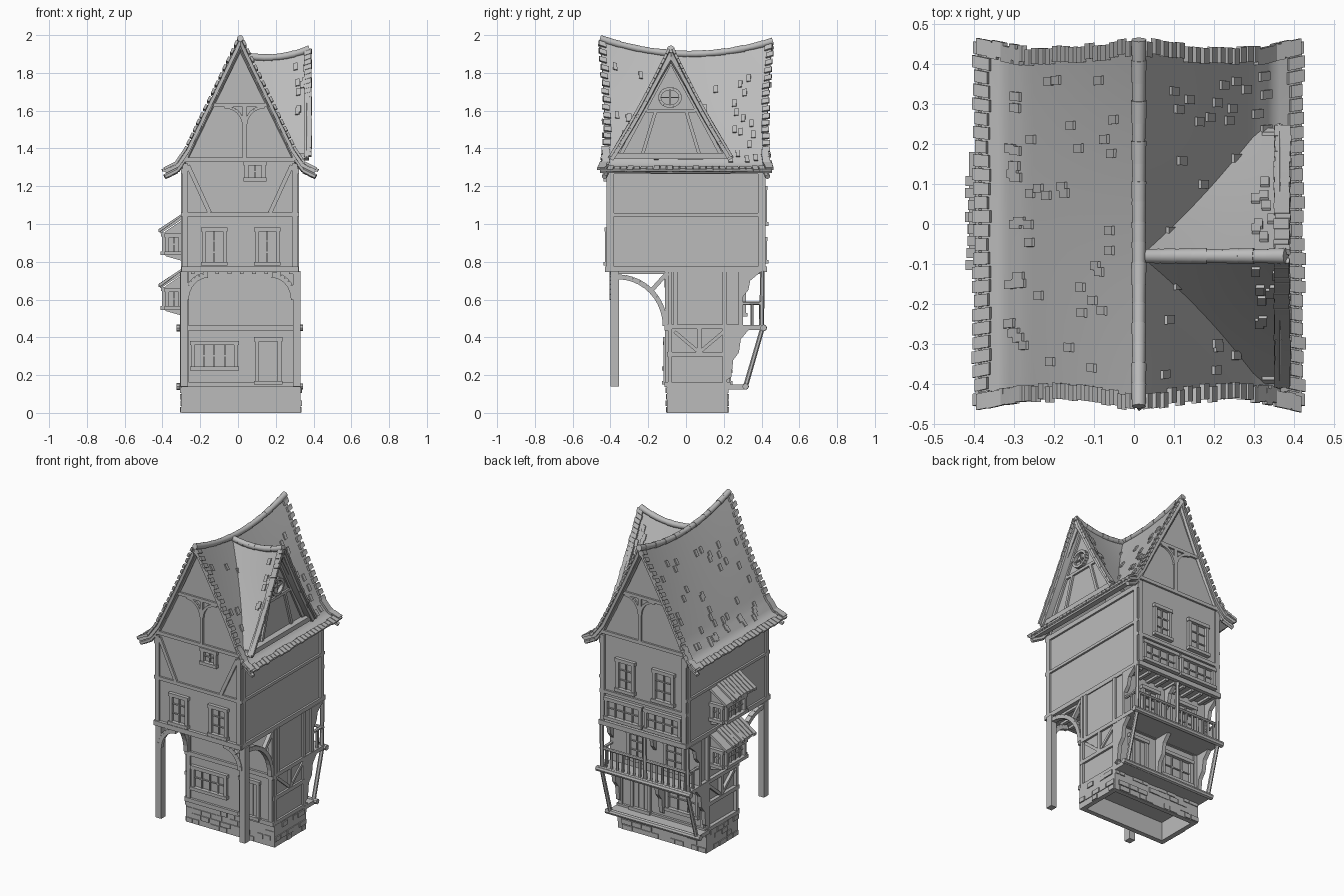
import bpy, bmesh, math, random
from mathutils import Vector, Matrix

random.seed(4)
cube = bpy.data.objects.get("Cube")
if cube:
    bpy.data.objects.remove(cube, do_unlink=True)

grey = bpy.data.materials.new("plain grey")
grey.use_nodes = True
grey.diffuse_color = (0.5, 0.5, 0.5, 1)
grey.node_tree.nodes["Principled BSDF"].inputs["Base Color"].default_value = (0.5, 0.5, 0.5, 1)

# Wall planes: axis, position, outward direction
FRONT, BACK = ("y", -0.41, -1), ("y", 0.41, 1)
LEFT, RIGHT = ("x", 0.31, 1), ("x", -0.29, -1)
LOW_FRONT, LOW_BACK, MID_BACK = ("y", -0.10, -1), ("y", 0.22, 1), ("y", 0.30, 1)
DORMER = ("x", 0.325, 1)


def finish(bm, name, smooth=False):
    bmesh.ops.recalc_face_normals(bm, faces=bm.faces)
    mesh = bpy.data.meshes.new(name)
    bm.to_mesh(mesh)
    bm.free()
    mesh.materials.append(grey)
    ob = bpy.data.objects.new(name, mesh)
    bpy.context.collection.objects.link(ob)
    if smooth:
        bpy.ops.object.select_all(action="DESELECT")
        ob.select_set(True)
        bpy.context.view_layer.objects.active = ob
        bpy.ops.object.shade_smooth_by_angle(angle=math.radians(35))


def prism(bm, face, pts, d0, d1):
    axis, pos, sign = face
    rings = []
    for d in (d0, d1):
        o = pos + sign * d
        rings.append([bm.verts.new((u, o, z) if axis == "y" else (o, u, z)) for u, z in pts])
    n = len(pts)
    bm.faces.new(rings[0])
    bm.faces.new(rings[1])
    for i in range(n):
        j = (i + 1) % n
        bm.faces.new((rings[0][i], rings[0][j], rings[1][j], rings[1][i]))


def plate(bm, face, u0, u1, z0, z1, d0, d1):
    prism(bm, face, [(u0, z0), (u1, z0), (u1, z1), (u0, z1)], d0, d1)


def box(bm, x0, x1, y0, y1, z0, z1):
    plate(bm, ("y", 0, 1), x0, x1, z0, z1, y0, y1)


def strip(bm, face, pts, w=0.025, d=0.012):
    for a, b in zip(pts, pts[1:]):
        a, b = Vector(a), Vector(b)
        t = (b - a).normalized()
        s = Vector((-t.y, t.x)) * w / 2
        prism(bm, face, [a + s, b + s, b - s, a - s], -0.005, d)


def arc(cu, cz, ru, rz, a0, a1, n=8):
    angles = [math.radians(a0 + (a1 - a0) * i / n) for i in range(n + 1)]
    return [(cu + ru * math.cos(a), cz + rz * math.sin(a)) for a in angles]


def rod(bm, a, b, r, sides=8):
    a, b = Vector(a), Vector(b)
    rot = (b - a).to_track_quat("Z", "Y").to_matrix().to_4x4()
    bmesh.ops.create_cone(bm, cap_ends=True, segments=sides, radius1=r, radius2=r * 0.92,
                          depth=(b - a).length, matrix=Matrix.Translation((a + b) / 2) @ rot)


def window(bm, face, u0, u1, z0, z1, cols=2, rows=3):
    strip(bm, face, [(u0, z0), (u0, z1)], 0.02, 0.018)
    strip(bm, face, [(u1, z0), (u1, z1)], 0.02, 0.018)
    strip(bm, face, [(u0 - 0.015, z1), (u1 + 0.015, z1)], 0.022, 0.022)
    strip(bm, face, [(u0 - 0.015, z0), (u1 + 0.015, z0)], 0.02, 0.026)
    for i in range(1, cols):
        u = u0 + (u1 - u0) * i / cols
        strip(bm, face, [(u, z0), (u, z1)], 0.008, 0.009)
    for i in range(1, rows):
        z = z0 + (z1 - z0) * i / rows
        strip(bm, face, [(u0, z), (u1, z)], 0.007, 0.007)


# Stone footing: hollow ring with protruding stones
bm = bmesh.new()
for x0, x1, y0, y1 in ((-0.3, 0.33, -0.1, -0.07), (-0.3, 0.33, 0.19, 0.22),
                       (-0.3, -0.27, -0.07, 0.19), (0.3, 0.33, -0.07, 0.19)):
    box(bm, x0, x1, y0, y1, 0, 0.14)
for face, lo, hi in ((LOW_FRONT, -0.3, 0.33), (LOW_BACK, -0.3, 0.33),
                     (("x", 0.33, 1), -0.1, 0.22), (("x", -0.3, -1), -0.1, 0.22)):
    for row in range(4):
        u = lo
        while u < hi - 0.02:
            w = min(random.uniform(0.04, 0.08), hi - u)
            if random.random() < 0.6:
                plate(bm, face, u + 0.003, u + w - 0.003, row * 0.034 + 0.003, row * 0.034 + 0.032,
                      -0.01, random.uniform(0.003, 0.008))
            u += w
finish(bm, "stone_footing")

# Plastered walls and gables
bm = bmesh.new()
box(bm, -0.285, 0.315, -0.1, 0.22, 0.12, 0.46)
box(bm, -0.285, 0.315, -0.1, 0.30, 0.45, 0.76)
box(bm, -0.29, 0.31, -0.41, 0.41, 0.75, 1.30)
for face in (FRONT, BACK):
    prism(bm, face, [(-0.29, 1.28), (0.31, 1.28), (0.285, 1.38), (0.012, 1.94), (-0.265, 1.38)], -0.02, 0)
prism(bm, DORMER, [(-0.37, 1.33), (0.21, 1.33), (-0.08, 1.88)], -0.02, 0)
finish(bm, "walls")

# Timber framing
bm = bmesh.new()
for face in (FRONT, BACK):
    for z, w, d in ((0.76, 0.03, 0.02), (1.05 if face is FRONT else 0.96, 0.022, 0.012), (1.34, 0.022, 0.012)):
        strip(bm, face, [(-0.30, z), (0.32, z)], w, d)
    for u in (-0.28, 0.30):
        strip(bm, face, [(u, 0.75), (u, 1.32)], 0.03)
    strip(bm, face, [(-0.14, 1.63), (0.16, 1.63)], 0.02)
    strip(bm, face, [(0.035, 1.34), (0.035, 1.63)], 0.02)
    strip(bm, face, arc(0.14, 1.52, 0.10, 0.1, 90, 180), 0.016)
    strip(bm, face, arc(-0.07, 1.52, 0.10, 0.1, 90, 0), 0.016)
for s in (-1, 1):
    strip(bm, FRONT, [(0.01 + s * 0.275, 1.31), (0.01 + s * 0.16, 1.06)], 0.022)
    strip(bm, ("y", -0.385, -1), arc(0.01 + s * 0.17, 0.60, s * 0.115, 0.13, 0, 90), 0.03, 0.02)
for face in (LEFT, RIGHT):
    for z, w in ((0.76, 0.028), (1.05, 0.018), (1.28, 0.03)):
        strip(bm, face, [(-0.42, z), (0.42, z)], w, 0.012)
    for u in (-0.395, 0.395):
        strip(bm, face, [(u, 0.75), (u, 1.30)], 0.03)
    for u, z0, z1 in ((-0.085, 0.14, 0.75), (-0.055, 0.46, 0.75), (0.205, 0.14, 0.75), (0.29, 0.46, 0.75), (0.07, 0.31, 0.45)):
        strip(bm, face, [(u, z0), (u, z1)], 0.022, 0.017)
    for z in (0.15, 0.31, 0.455):
        strip(bm, face, [(-0.1, z), (0.22 if z < 0.4 else 0.3, z)], 0.024, 0.018)
    for u in (-0.06, 0.20):
        strip(bm, face, [(u, 0.43), (0.07, 0.32)], 0.018, 0.014)
for face in (LOW_FRONT, LOW_BACK):
    for z in (0.15, 0.45):
        strip(bm, face, [(-0.30, z), (0.33, z)], 0.026, 0.015)
    for u in (-0.275, 0.305):
        strip(bm, face, [(u, 0.14), (u, 0.75 if face is LOW_FRONT else 0.45)], 0.026, 0.012)
for i in range(9):
    x = -0.25 + i * 0.065
    box(bm, x, x + 0.02, -0.40, -0.1, 0.735, 0.755)
    box(bm, x, x + 0.02, 0.3, 0.40, 0.735, 0.755)
finish(bm, "timber_frame")

# Front posts with curved braces back to the house
bm = bmesh.new()
for x, face in ((-0.285, ("x", -0.295, 1)), (0.31, ("x", 0.30, 1))):
    box(bm, x - 0.02, x + 0.02, -0.40, -0.355, 0.14, 0.75)
    strip(bm, face, arc(-0.36, 0.46, 0.25, 0.26, 90, 0, 10), 0.026, 0.025)
    strip(bm, face, [(-0.10, 0.74), (-0.19, 0.64)], 0.022, 0.02)
finish(bm, "front_posts")

# Windows and doors
bm = bmesh.new()
for u0, u1 in ((-0.18, -0.07), (0.10, 0.21)):
    window(bm, FRONT, u0, u1, 0.79, 0.97)
window(bm, FRONT, 0.045, 0.135, 1.235, 1.32, 2, 2)
window(bm, LOW_FRONT, -0.24, -0.01, 0.235, 0.37, 4, 2)
window(bm, LOW_BACK, -0.24, -0.03, 0.22, 0.38, 3, 2)
for u0, u1 in ((0.08, 0.19), (-0.2, -0.07)):
    window(bm, BACK, u0, u1, 1.00, 1.19)
    window(bm, MID_BACK, u0, u1, 0.52, 0.69)
for u0, u1 in ((0.03, 0.27), (-0.25, -0.01)):
    window(bm, BACK, u0, u1, 0.80, 0.92, 4, 2)
finish(bm, "windows")

bm = bmesh.new()
for face in (LOW_FRONT, LOW_BACK):
    window(bm, face, 0.10, 0.22, 0.16, 0.39, 3, 1)
    plate(bm, face, 0.11, 0.21, 0.16, 0.38, 0, 0.006)
finish(bm, "doors")

# Bay windows with lean-to roofs
bm = bmesh.new()
for z in (0.80, 0.51):
    side = ("y", 0.06, 1)
    prism(bm, side, [(-0.28, z), (-0.385, z + 0.03), (-0.385, z + 0.16), (-0.28, z + 0.23)], -0.1, 0.1)
    prism(bm, side, [(-0.28, z + 0.235), (-0.41, z + 0.15), (-0.412, z + 0.165), (-0.28, z + 0.255)], -0.12, 0.12)
    window(bm, ("x", -0.385, -1), -0.03, 0.15, z + 0.045, z + 0.145, 4, 2)
    for face in (("y", -0.04, -1), ("y", 0.16, 1)):
        window(bm, face, -0.375, -0.305, z + 0.045, z + 0.14, 2, 2)
    for i in range(8):
        y = -0.115 + i * 0.03
        r = random.uniform(0, 0.01)
        prism(bm, ("y", y, 1), [(-0.3, z + 0.24), (-0.41 - r, z + 0.155), (-0.412 - r, z + 0.172), (-0.3, z + 0.252)], 0, 0.025)
finish(bm, "bay_windows")

# Rear porch, balcony, railing and struts
bm = bmesh.new()
box(bm, -0.31, 0.33, 0.2, 0.32, 0.125, 0.15)
box(bm, -0.31, 0.33, 0.2, 0.42, 0.44, 0.465)
rod(bm, (-0.325, 0.315, 0.14), (0.345, 0.315, 0.14), 0.018)
rod(bm, (-0.325, 0.41, 0.45), (0.345, 0.41, 0.45), 0.019)
rod(bm, (-0.31, 0.395, 0.58), (0.33, 0.395, 0.58), 0.011)
for i in range(15):
    x = -0.27 + i * 0.04
    rod(bm, (x, 0.395, 0.46), (x, 0.395, 0.58), 0.008, 6)
for x in (-0.295, 0.01, 0.315):
    rod(bm, (x, 0.40, 0.46), (x, 0.405, 0.75), 0.013, 6)
    prism(bm, ("x", x, 1), [(0.21, 0.17), (0.24, 0.19), (0.25, 0.28), (0.28, 0.32), (0.29, 0.39), (0.34, 0.45), (0.21, 0.45)], -0.013, 0.013)
    prism(bm, ("x", x, 1), [(0.29, 0.60), (0.33, 0.65), (0.34, 0.70), (0.40, 0.75), (0.29, 0.75)], -0.012, 0.012)
for x in (-0.295, 0.315):
    rod(bm, (x, 0.315, 0.14), (x, 0.405, 0.45), 0.013, 6)
    rod(bm, (x, 0.30, 0.58), (x, 0.40, 0.58), 0.01, 6)
    rod(bm, (x, 0.35, 0.46), (x, 0.35, 0.58), 0.008, 6)
finish(bm, "rear_balcony")

# Roof shapes as surfaces of (across, along)
PROFILE = [(0, 1.975), (0.10, 1.77), (0.20, 1.565), (0.285, 1.39), (0.335, 1.318), (0.40, 1.285)]


def main_roof(u, v):
    t = abs(u) * 5
    i = min(int(t), 4)
    (x0, z0), (x1, z1) = PROFILE[i], PROFILE[i + 1]
    x, z = x0 + (x1 - x0) * (t - i), z0 + (z1 - z0) * (t - i)
    sag = 0.075 * (1 - v * v) + 0.008 * v
    y = v * (0.455 - 0.025 * math.sin(math.pi * abs(u)))
    return Vector((0.012 + math.copysign(x, u), y, z - sag * (z - 1.285) / 0.69))


def dormer_roof(u, v):
    v, s = (v + 1) / 2, abs(u)
    ridge = 1.895 - 0.11 * v * (1 - v) + 0.03 * v
    return Vector((0.02 + 0.355 * v, -0.08 + u * 0.32,
                   ridge + (1.345 - ridge) * s - 0.02 * math.sin(math.pi * s)))


def tile(bm, surf, u, v, w, l, lift=0.008):
    e = 0.01 if u < 0.5 else -0.01
    p = surf(u, v)
    along = (surf(u, v + 0.01) - surf(u, v - 0.01)).normalized()
    down = (surf(u + e, v) - p).normalized()
    n = along.cross(down).normalized()
    n = n if n.z > 0 else -n
    rot = Matrix((along, down, n)).transposed().to_4x4()
    bmesh.ops.create_cube(bm, size=1, matrix=Matrix.Translation(p + n * lift) @ rot @ Matrix.Diagonal((w, l, 0.014, 1)))


def roof(name, surf, edges, count, caps, umax):
    bm = bmesh.new()
    nu, nv = 40, 24
    grid = [[bm.verts.new(surf(-1 + 2 * i / nu, -1 + 2 * j / nv)) for j in range(nv + 1)] for i in range(nu + 1)]
    for i in range(nu):
        for j in range(nv):
            bm.faces.new((grid[i][j], grid[i + 1][j], grid[i + 1][j + 1], grid[i][j + 1]))
    bmesh.ops.recalc_face_normals(bm, faces=bm.faces)
    bmesh.ops.solidify(bm, geom=bm.faces[:], thickness=0.018)
    finish(bm, name, True)
    # Shingles along the gable edges, the eaves and scattered on the slopes
    bm = bmesh.new()
    for side in (-1, 1):
        for v in edges:
            for i in range(24):
                tile(bm, surf, side * (0.03 + i * 0.0405), v * random.uniform(0.965, 0.99), 0.04, 0.027)
        for i in range(26 if umax == 1 else 0):
            tile(bm, surf, side * 0.97, -0.96 + i * 0.077, 0.03, random.uniform(0.03, 0.05), 0.004)
        for i in range(count):
            tile(bm, surf, side * random.uniform(0.12, 0.75) * umax, random.uniform(-0.85, 0.85) if umax == 1 else random.uniform(0.6, 0.9),
                 0.022, 0.04, 0.001)
    finish(bm, name + "_shingles")
    # Rounded ridge caps
    bm = bmesh.new()
    for i in range(caps):
        a, b = (surf(0, -1 + 2 * k / caps) for k in (i + 1.1, i))
        rod(bm, a, b, random.uniform(0.017, 0.02), 12)
    finish(bm, name + "_ridge_caps", True)


roof("main_roof", main_roof, (-1, 1), 45, 18, 1)
roof("dormer_roof", dormer_roof, (1,), 8, 9, 0.8)

# Bargeboards under the roof edges
bm = bmesh.new()
drop = Vector((0, 0, 0.035))
for s in (-1, 1):
    for v in (-0.95, 0.95):
        pts = [main_roof(s * i / 10, v) - drop for i in range(11)]
        for a, b in zip(pts, pts[1:]):
            rod(bm, a, b, 0.015, 6)
    a, b = dormer_roof(0, 0.93) - drop, dormer_roof(s, 0.93)
    rod(bm, a, b, 0.016, 6)
    rod(bm, main_roof(s, -1), main_roof(s, 1), 0.009, 6)
finish(bm, "bargeboards")

# Dormer framing with round window
bm = bmesh.new()
strip(bm, DORMER, [(-0.39, 1.36), (0.23, 1.36)], 0.03, 0.04)
strip(bm, DORMER, [(-0.21, 1.60), (0.05, 1.60)], 0.018)
for s in (-1, 1):
    strip(bm, DORMER, [(-0.08 + s * 0.27, 1.36), (-0.08, 1.86)], 0.02)
    strip(bm, DORMER, [(-0.08 + s * 0.15, 1.37), (-0.08 + s * 0.08, 1.60)], 0.018)
strip(bm, DORMER, arc(-0.085, 1.67, 0.055, 0.047, 0, 360, 20), 0.016, 0.022)
strip(bm, DORMER, [(-0.14, 1.67), (-0.03, 1.67)], 0.007)
strip(bm, DORMER, [(-0.085, 1.625), (-0.085, 1.715)], 0.007)
finish(bm, "dormer_frame")
